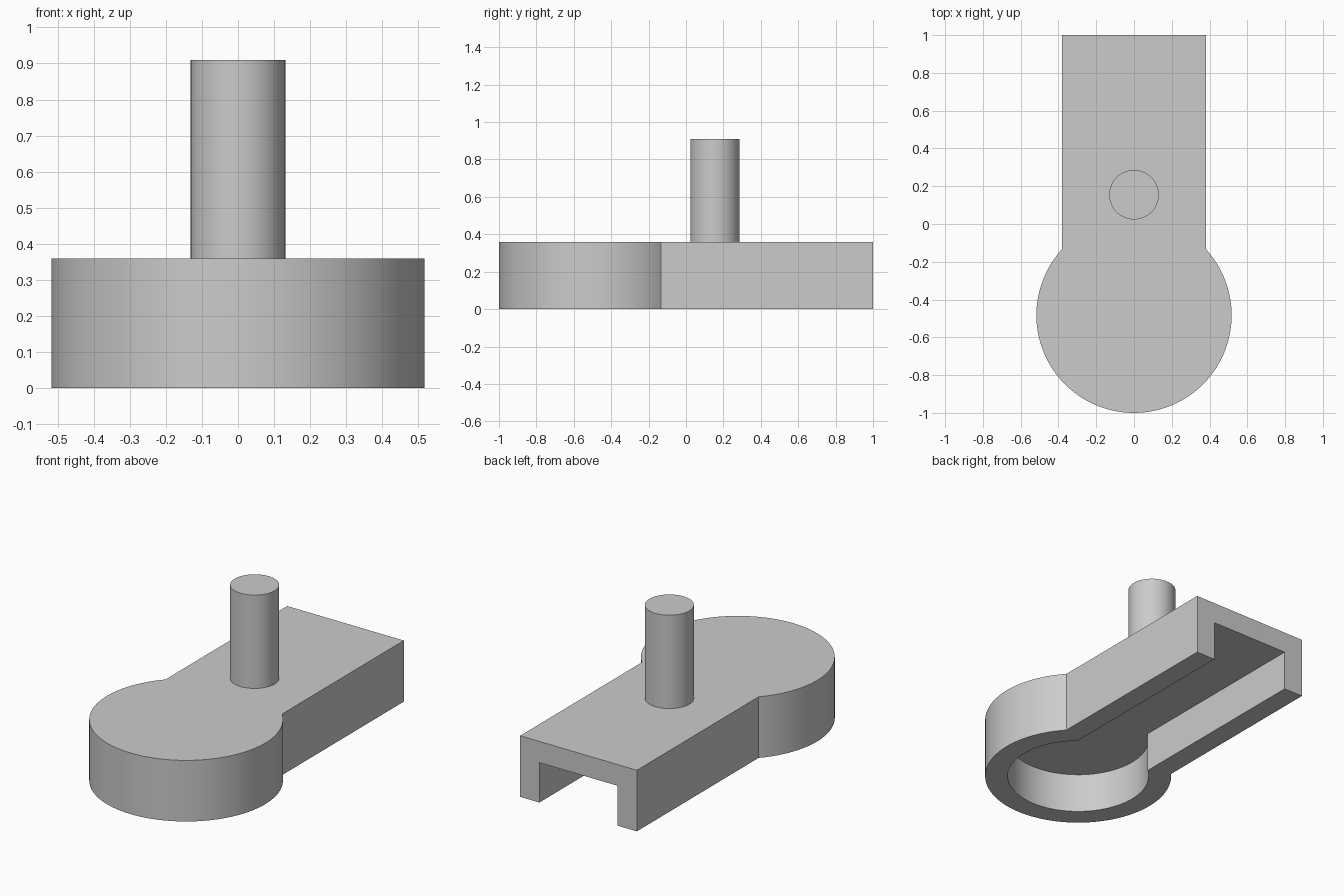
import bpy
import bmesh
import math

cube = bpy.data.objects.get("Cube")
if cube:
    bpy.data.objects.remove(cube)

HEAD_Y = -0.483   # centre of the round head
HEAD_R = 0.517
ARM_HALF = 0.38
WALL = 0.125
HEIGHT = 0.36

grey = bpy.data.materials.new("plain grey")
grey.use_nodes = True
grey.diffuse_color = (0.6, 0.6, 0.6, 1)
grey.node_tree.nodes["Principled BSDF"].inputs["Base Color"].default_value = (0.6, 0.6, 0.6, 1)


def keyhole(radius, half, back, steps=72):
    """Outline of a round head joined to a straight arm."""
    a = math.asin(half / radius)
    start, sweep = math.pi / 2 + a, 2 * math.pi - 2 * a
    arc = [(radius * math.cos(start + sweep * i / steps),
            HEAD_Y + radius * math.sin(start + sweep * i / steps))
           for i in range(steps + 1)]
    return arc + [(half, back), (-half, back)]


def circle(radius, y, steps=64):
    return [(radius * math.cos(2 * math.pi * i / steps),
             y + radius * math.sin(2 * math.pi * i / steps)) for i in range(steps)]


def prism(name, outline, z0, z1):
    """Extrude an outline from z0 to z1."""
    bm = bmesh.new()
    face = bm.faces.new([bm.verts.new((x, y, z0)) for x, y in outline])
    top = bmesh.ops.extrude_face_region(bm, geom=[face], use_keep_orig=True)["geom"]
    bmesh.ops.translate(bm, vec=(0, 0, z1 - z0),
                        verts=[v for v in top if isinstance(v, bmesh.types.BMVert)])
    bmesh.ops.recalc_face_normals(bm, faces=bm.faces)
    mesh = bpy.data.meshes.new(name)
    bm.to_mesh(mesh)
    bm.free()
    mesh.materials.append(grey)
    obj = bpy.data.objects.new(name, mesh)
    bpy.context.collection.objects.link(obj)
    return obj


def activate(obj):
    bpy.ops.object.select_all(action="DESELECT")
    obj.select_set(True)
    bpy.context.view_layer.objects.active = obj


# Body, hollowed from below and open at the back
body = prism("keyhole_body", keyhole(HEAD_R, ARM_HALF, 1.0), 0, HEIGHT)
cutter = prism("hollow_cutter", keyhole(HEAD_R - WALL, ARM_HALF - WALL, 1.2),
               -0.2, HEIGHT - WALL)
cutter.hide_render = True
hollow = body.modifiers.new("hollow", "BOOLEAN")
hollow.operation = "DIFFERENCE"
hollow.solver = "EXACT"
hollow.object = cutter
activate(body)
bpy.ops.object.modifier_apply(modifier=hollow.name)
bpy.data.objects.remove(cutter)

# Upright peg
peg = prism("peg", circle(0.131, 0.155), HEIGHT - 0.02, 0.91)

for obj in (body, peg):
    activate(obj)
    bpy.ops.object.shade_smooth_by_angle(angle=math.radians(30))
